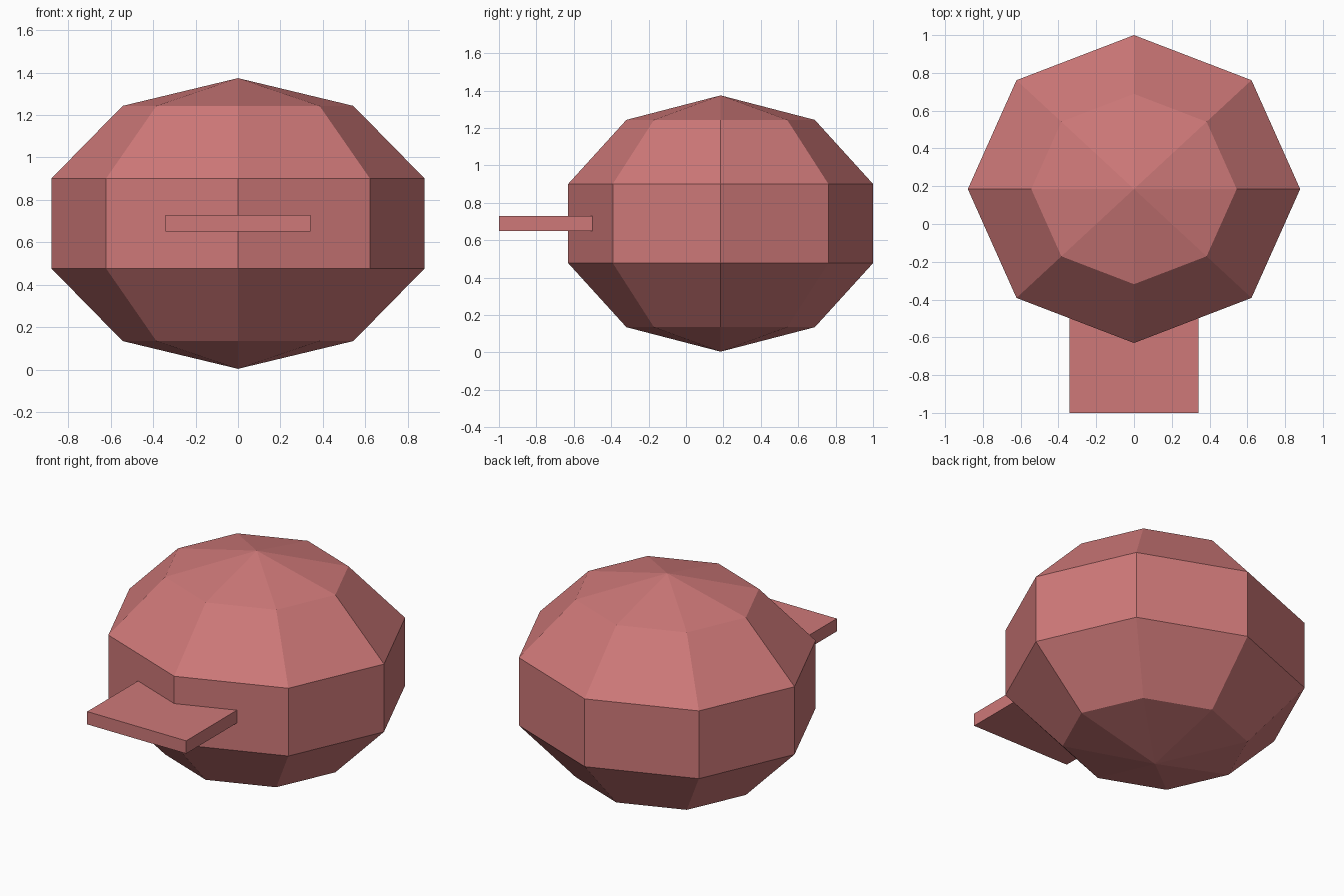
import bpy

if "Cube" in bpy.data.objects:
    bpy.data.objects.remove(bpy.data.objects["Cube"])

red = bpy.data.materials.new("soft_red")
red.diffuse_color = (0.62, 0.19, 0.19, 1)
red.use_nodes = True
red.node_tree.nodes["Principled BSDF"].inputs["Base Color"].default_value = red.diffuse_color


def finish(name, scale):
    ob = bpy.context.object
    ob.name = name
    ob.scale = scale
    bpy.ops.object.transform_apply(location=False, rotation=False, scale=True)
    ob.data.materials.append(red)
    return ob


# Faceted body: eight-sided squashed sphere with five bands
bpy.ops.mesh.primitive_uv_sphere_add(segments=8, ring_count=5, radius=1,
                                     location=(0, 0.185, 0.689))
finish("body", (0.925, 0.857, 0.685))

# Flat bill sticking out of the front, rooted inside the body
bpy.ops.mesh.primitive_cube_add(size=1, location=(0, -0.66, 0.69))
finish("bill", (0.684, 0.68, 0.08))
